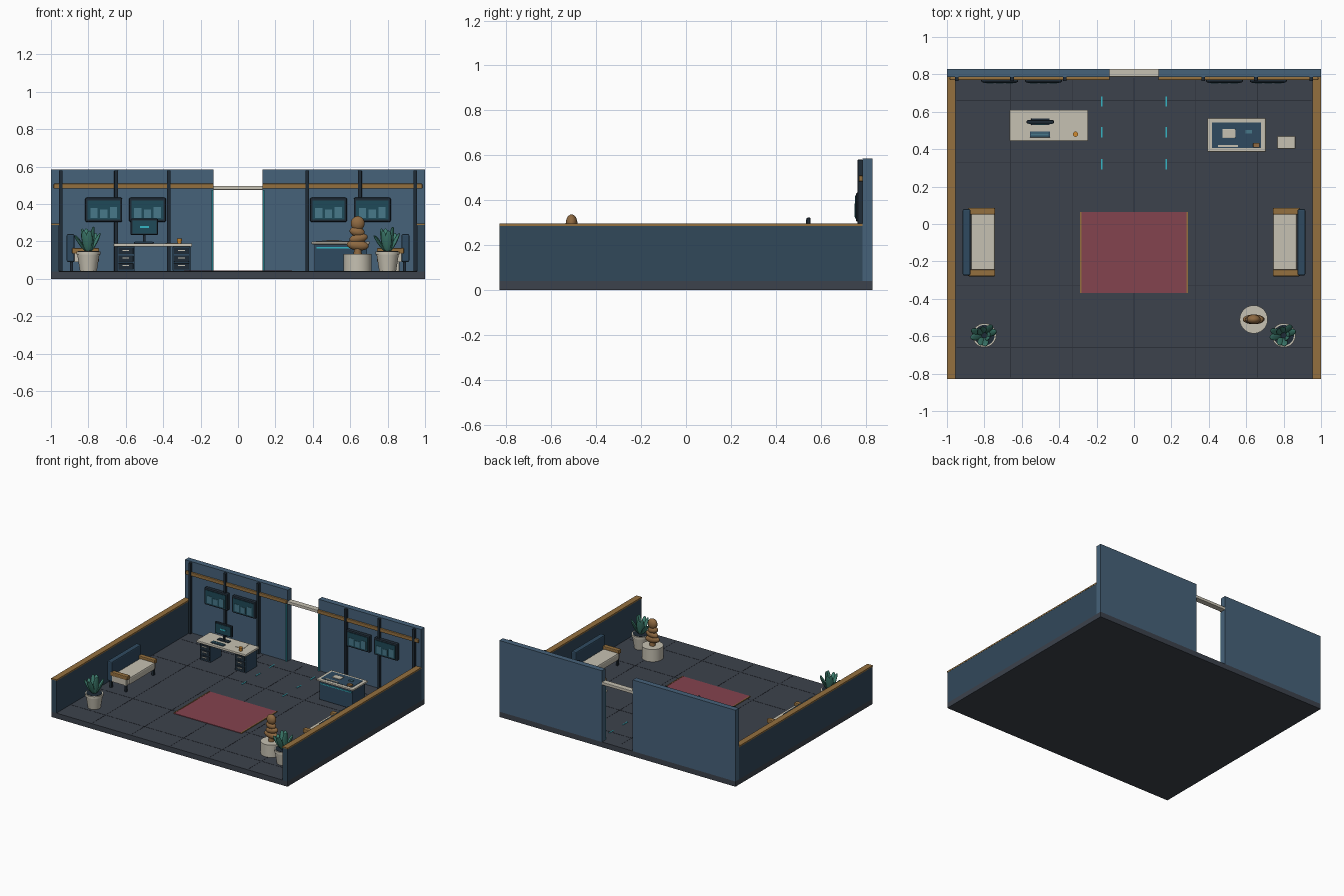
import bpy, math
from mathutils import Vector, Euler

if "Cube" in bpy.data.objects:
    bpy.data.objects.remove(bpy.data.objects["Cube"])


def mat(name, hexcol):
    c = [int(hexcol[i:i + 2], 16) / 255 for i in (0, 2, 4)]
    m = bpy.data.materials.new(name)
    m.diffuse_color = [((v + 0.055) / 1.055) ** 2.4 if v > 0.04 else v / 12.92 for v in c] + [1]
    m.use_nodes = True
    m.node_tree.nodes["Principled BSDF"].inputs["Base Color"].default_value = m.diffuse_color
    return m


FLOOR, SEAM = mat("floor", "3c424c"), mat("seam", "2b3038")
WALL, SIDE = mat("wall", "46627a"), mat("side_wall", "31485a")
DARK, NAVY = mat("dark", "1f2b36"), mat("navy", "2f4a60")
WOOD, CREAM = mat("wood", "94703f"), mat("cream", "c6c1b2")
SCREEN, BAR = mat("screen", "1f4a58"), mat("bar", "47788a")
CYAN, RUG = mat("cyan", "35b5c4"), mat("rug", "84434e")
LEAF, ORANGE = mat("leaf", "3f7f70"), mat("orange", "d08a30")
BRONZE = mat("bronze", "8f6a42")


def finish(o, name, m, smooth=False):
    o.name = name
    o.data.materials.append(m)
    if smooth:
        bpy.ops.object.shade_smooth_by_angle(angle=math.radians(35))
    return o


def box(name, x, y, z, m, bevel=0, rot=0):
    """Box from (min, max) pairs on each axis, optionally bevelled and turned about z."""
    bpy.ops.mesh.primitive_cube_add(size=1)
    o = bpy.context.object
    for v in o.data.vertices:
        v.co = Vector([v.co[i] * abs(r[1] - r[0]) for i, r in enumerate((x, y, z))])
    o.location = [sum(r) / 2 for r in (x, y, z)]
    o.rotation_euler.z = rot
    if bevel:
        b = o.modifiers.new("bevel", 'BEVEL')
        b.width, b.segments = bevel, 2
    return finish(o, name, m)


def cbox(name, cx, w, y, z, m, bevel=0, rot=0):
    return box(name, (cx - w / 2, cx + w / 2), y, z, m, bevel, rot)


def cone(name, x, y, z0, z1, r0, r1, m, n=32):
    bpy.ops.mesh.primitive_cone_add(vertices=n, radius1=r0, radius2=r1, depth=z1 - z0,
                                    location=(x, y, (z0 + z1) / 2))
    return finish(bpy.context.object, name, m, True)


def blob(name, loc, size, m, rot=(0, 0, 0)):
    bpy.ops.mesh.primitive_uv_sphere_add(segments=20, ring_count=12, location=loc, rotation=rot)
    o = bpy.context.object
    o.scale = size
    return finish(o, name, m, True)


# floor slab with tile seams
F = 0.04
box("floor", (-1, 1), (-.83, .83), (0, F), FLOOR)
for i in range(-2, 3):
    cbox("floor_seam_long", i * .33, .004, (-.82, .78), (F, F + .001), SEAM)
    if i:
        box("floor_seam_cross", (-.95, .95), (i * .33 - .002, i * .33 + .002), (F, F + .001), SEAM)

# rug with gold edges
box("rug", (-.285, .285), (-.37, .065), (F, F + .004), RUG)

# door lintel
box("door_lintel", (-.135, .135), (.787, .83), (.476, .498), CREAM, .003)

for s in (-1, 1):
    cbox("rug_edge", s * .285, .008, (-.37, .065), (F, F + .006), WOOD)
    # back wall half, side wall and wooden cap
    cbox("back_wall", s * .565, .87, (.787, .83), (F, .585), WALL)
    cbox("side_wall", s * .978, .044, (-.83, .79), (F, .287), SIDE)
    cbox("side_wall_cap", s * .978, .046, (-.83, .787), (.285, .295), WOOD)
    # rail, battens and lit door jamb on the back wall
    cbox("wall_rail", s * .558, .855, (.77, .787), (.483, .509), WOOD, .004)
    for x in (.37, .652, .947):
        cbox("wall_batten", s * x, .02, (.765, .787), (F, .58), DARK, .003)
    cbox("door_light", s * .138, .007, (.778, .788), (F, .475), CYAN)
    # guide dashes leading to the door
    for y in (.32, .49, .655):
        cbox("floor_dash", s * .173, .007, (y - .028, y + .028), (F, F + .003), CYAN)

    # wall displays
    for x in (.484, .718):
        cbox("display_frame", s * x, .198, (.757, .787), (.304, .434), DARK, .008)
        cbox("display_screen", s * x, .172, (.753, .758), (.318, .42), SCREEN)
        for k, h in enumerate((.055, .045, .06)):
            cbox("display_bar", s * x + (k - 1) * .052, .038, (.751, .754), (.325, .325 + h), BAR)

    # sofa along the side wall
    cbox("sofa_seat", s * .807, .13, (-.25, .06), (.09, .145), CREAM, .01)
    cbox("sofa_back", s * .895, .042, (-.275, .08), (.09, .24), NAVY, .008)
    for y in (-.262, .068):
        cbox("sofa_arm", s * .815, .145, (y - .018, y + .018), (.135, .165), WOOD, .006)
        cbox("sofa_arm_panel", s * .815, .12, (y - .012, y + .012), (.09, .137), CREAM)
        for x in (.765, .89):
            cbox("sofa_leg", s * x, .015, (y - .008, y + .008), (F, .092), DARK)

    # potted plant
    px, py = s * .8, -.595
    cone("plant_pot", px, py, F, .135, .045, .06, CREAM)
    cone("plant_pot_rim", px, py, .13, .147, .064, .064, CREAM)
    cone("plant_soil", px, py, .146, .149, .055, .055, DARK)
    for k in range(10):
        a = k * 2.4
        tilt = .12 + .5 * (k % 5) / 4
        h = .066 - .014 * (k % 5) / 4
        e = Euler((0, tilt, a))
        d = e.to_matrix() @ Vector((0, 0, 1))
        c = Vector((px, py, .148)) + Vector((math.cos(a), math.sin(a), 0)) * .015 + d * h
        blob("plant_leaf", c, (.008, .019, h), LEAF, e)

# left desk with two drawer pedestals
box("desk_top", (-.665, -.245), (.443, .61), (.172, .19), CREAM, .005)
for x in (-.6, -.302):
    cbox("desk_pedestal", x, .094, (.46, .595), (F, .173), NAVY, .004)
    for k in range(3):
        z = .05 + k * .041
        cbox("drawer_front", x, .08, (.454, .461), (z, z + .034), DARK, .002)
        cbox("drawer_handle", x, .035, (.449, .455), (z + .018, z + .023), CREAM)

# things on the left desk
box("monitor_case", (-.574, -.428), (.537, .555), (.235, .322), DARK, .005)
box("monitor_screen", (-.565, -.437), (.534, .538), (.244, .313), SCREEN)
box("monitor_bar", (-.525, -.477), (.532, .535), (.272, .283), CYAN)
box("monitor_stem", (-.508, -.494), (.543, .556), (.195, .24), DARK)
box("monitor_foot", (-.55, -.452), (.528, .565), (.19, .196), DARK, .003)
box("keyboard", (-.557, -.449), (.463, .495), (.19, .198), NAVY, .003)
for y in (.471, .479, .487):
    cbox("key_row", -.503, .094, (y - .0028, y + .0028), (.198, .2), BAR)
box("paper", (-.382, -.318), (.513, .587), (.19, .193), CREAM, rot=.15)
cone("cup", -.313, .48, .19, .217, .011, .014, ORANGE)

# right counter with inset top
box("counter_body", (.408, .69), (.4, .552), (F, .188), NAVY, .004)
box("counter_top", (.392, .705), (.385, .567), (.185, .2), CREAM, .006)
box("counter_inset", (.417, .68), (.407, .542), (.198, .202), NAVY)
box("counter_light", (.42, .68), (.396, .401), (.163, .17), CYAN)
box("counter_tablet", (.472, .542), (.46, .508), (.202, .207), CREAM, .002)
box("counter_card", (.597, .63), (.483, .503), (.202, .207), BAR)
box("counter_ruler", (.448, .556), (.413, .422), (.202, .206), CREAM)
box("counter_block", (.637, .672), (.409, .433), (.202, .217), BRONZE, .003)

# low stool beside the counter
box("stool", (.765, .863), (.402, .47), (F, .12), CREAM, .005)

# sculpture on a round plinth
cone("plinth", .64, -.51, F, .134, .075, .075, CREAM, 40)
cone("sculpture_stem", .64, -.51, .134, .18, .022, .018, BRONZE, 20)
for dx, z, rx, rz, tilt in ((0, .18, .059, .028, .1), (.004, .217, .05, .026, -.2),
                            (-.003, .252, .041, .026, .2), (0, .297, .037, .039, 0)):
    blob("sculpture_lobe", (.64 + dx, -.51, z), (rx, .026, rz), BRONZE, (0, tilt, 0))
